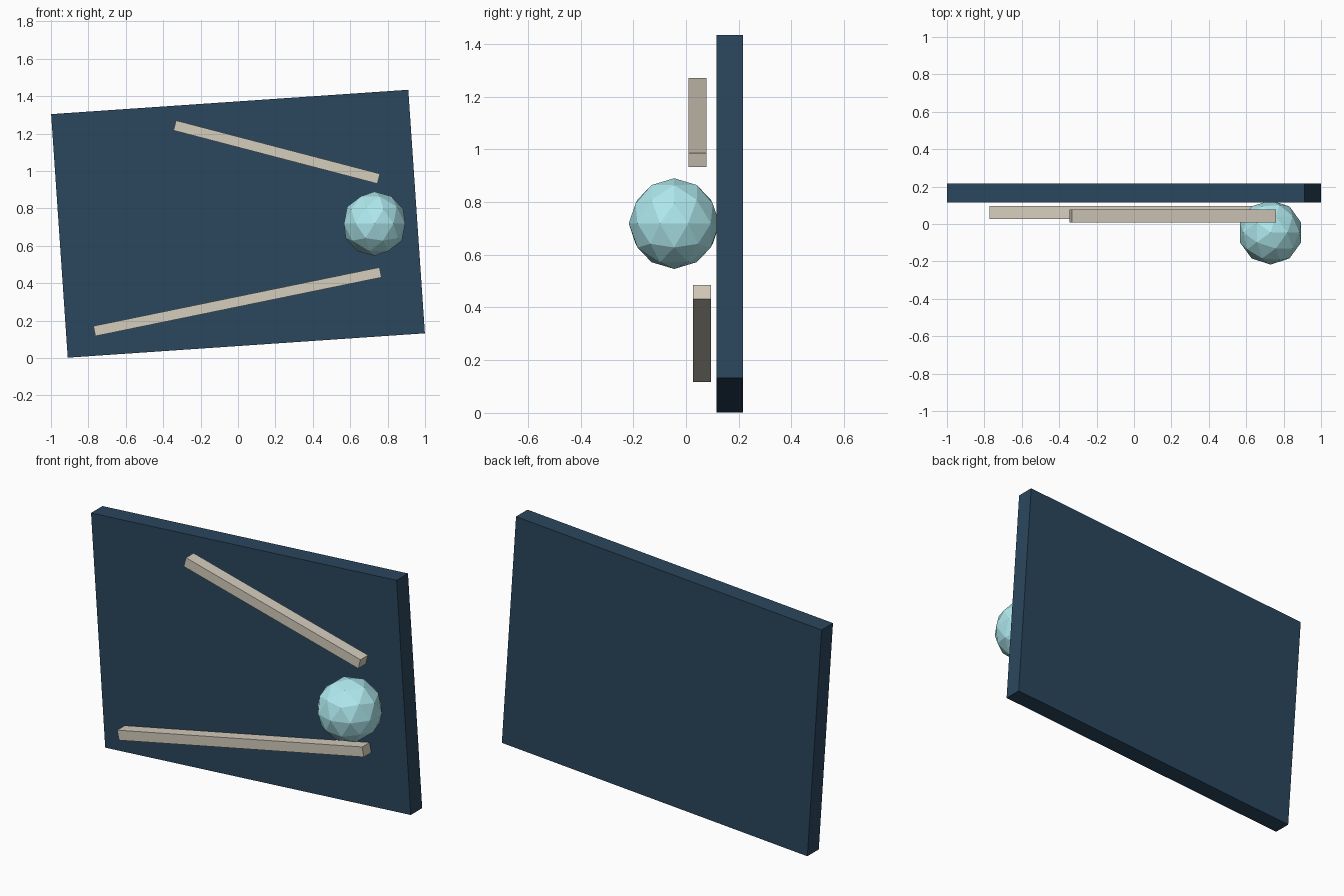
import bpy
from math import radians

if "Cube" in bpy.data.objects:
    bpy.data.objects.remove(bpy.data.objects["Cube"])


def material(name, rgb):
    mat = bpy.data.materials.new(name)
    mat.diffuse_color = (*rgb, 1)
    mat.use_nodes = True
    mat.node_tree.nodes["Principled BSDF"].inputs["Base Color"].default_value = mat.diffuse_color
    return mat


def tilted_box(name, location, size, tilt, mat):
    """Box turned in the front plane; positive tilt lifts its right end."""
    bpy.ops.mesh.primitive_cube_add(size=1, location=location,
                                    rotation=(0, radians(-tilt), 0))
    obj = bpy.context.object
    obj.name = name
    obj.scale = size
    obj.data.materials.append(mat)
    return obj


navy = material("navy", (0.024, 0.062, 0.11))
cream = material("cream", (0.66, 0.61, 0.51))
aqua = material("aqua", (0.43, 0.82, 0.86))

# Slightly tilted backing board
tilted_box("back_board", (0, 0.166, 0.718), (1.914, 0.102, 1.305), 3.9, navy)

# Two ramps floating in front of the board
tilted_box("upper_ramp", (0.207, 0.043, 1.101), (1.127, 0.068, 0.055), -14.65, cream)
tilted_box("lower_ramp", (-0.003, 0.061, 0.301), (1.562, 0.068, 0.055), 11.6, cream)

# Faceted ball
bpy.ops.mesh.primitive_ico_sphere_add(subdivisions=2, radius=0.172,
                                      location=(0.73, -0.045, 0.718))
ball = bpy.context.object
ball.name = "ball"
ball.data.materials.append(aqua)
